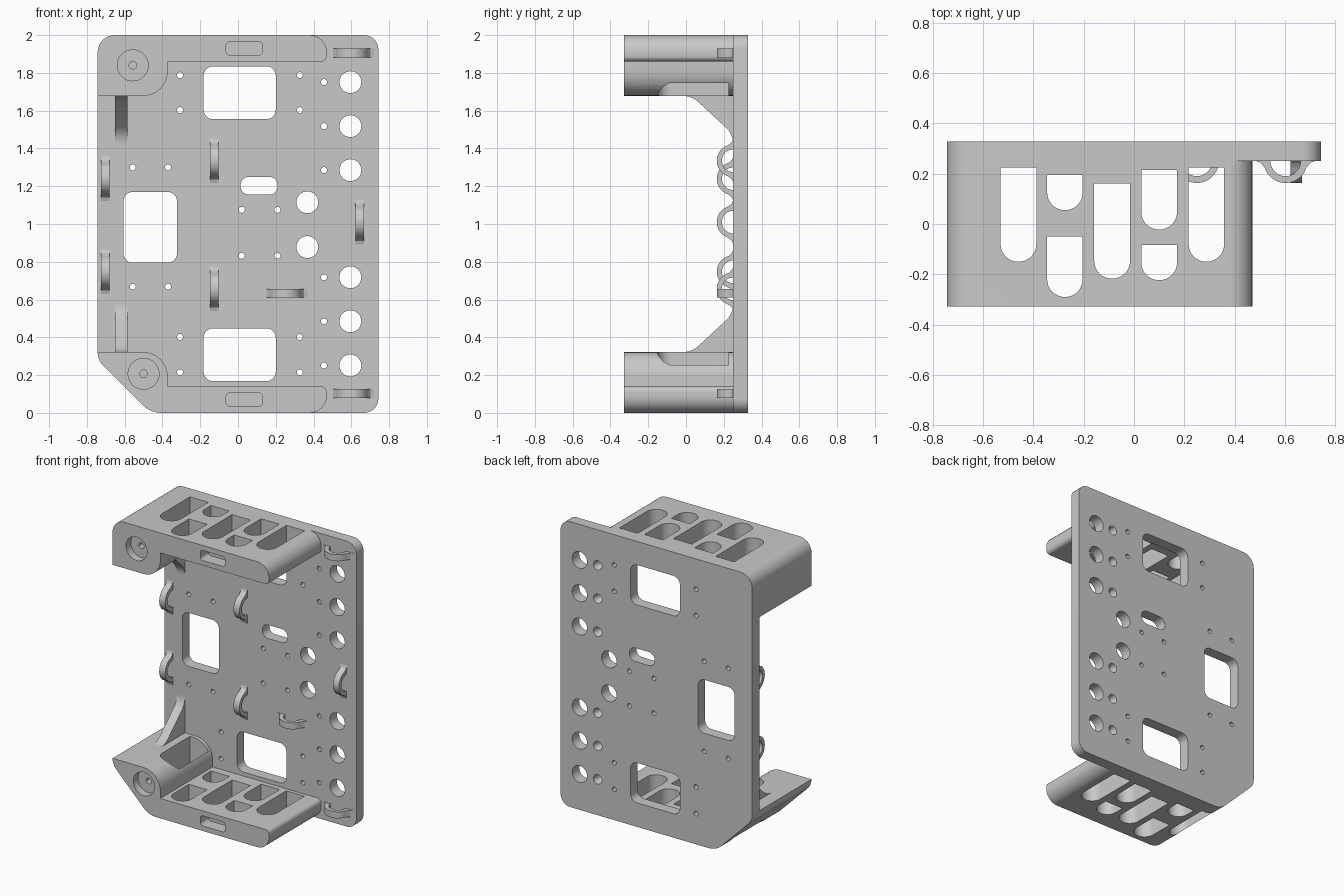
import bpy, bmesh, math
from mathutils import Vector

if "Cube" in bpy.data.objects:
    bpy.data.objects.remove(bpy.data.objects["Cube"], do_unlink=True)

grey = bpy.data.materials.new("light grey plastic")
grey.use_nodes = True
grey.diffuse_color = (0.58, 0.58, 0.58, 1)
grey.node_tree.nodes["Principled BSDF"].inputs["Base Color"].default_value = (0.58, 0.58, 0.58, 1)

AXES = {"x": lambda u, v, w: (w, u, v),
        "y": lambda u, v, w: (u, w, v),
        "z": lambda u, v, w: (u, v, w)}


def rounded(corners, steps=8):
    """Outline from (u, v, radius) corners."""
    out = []
    for i, (u, v, r) in enumerate(corners):
        p = Vector((u, v))
        if r == 0:
            out.append(p)
            continue
        d1 = (Vector(corners[i - 1][:2]) - p).normalized()
        d2 = (Vector(corners[(i + 1) % len(corners)][:2]) - p).normalized()
        half = d1.angle(d2) / 2
        mid = p + (d1 + d2).normalized() * (r / math.sin(half))
        a = p + d1 * (r / math.tan(half)) - mid
        b = p + d2 * (r / math.tan(half)) - mid
        start = math.atan2(a.y, a.x)
        sweep = (math.atan2(b.y, b.x) - start + math.pi) % math.tau - math.pi
        for k in range(steps + 1):
            t = start + sweep * k / steps
            out.append(mid + Vector((math.cos(t), math.sin(t))) * r)
    return out


def box(u0, u1, v0, v1, r=0.0, top_r=None):
    top_r = r if top_r is None else top_r
    return rounded([(u0, v0, r), (u1, v0, r), (u1, v1, top_r), (u0, v1, top_r)])


def disc(u, v, r, n=32):
    return [Vector((u + r * math.cos(math.tau * k / n), v + r * math.sin(math.tau * k / n)))
            for k in range(n)]


def solid(name, prisms):
    """One object from (outline, axis, start, end[, end outline]) prisms."""
    bm = bmesh.new()
    for outline, axis, a, b, *end in prisms:
        far = end[0] if end else outline
        low = [bm.verts.new(AXES[axis](p[0], p[1], a)) for p in outline]
        high = [bm.verts.new(AXES[axis](p[0], p[1], b)) for p in far]
        bm.faces.new(low)
        bm.faces.new(high[::-1])
        for i in range(len(low)):
            bm.faces.new((low[i - 1], high[i - 1], high[i], low[i]))
    bmesh.ops.recalc_face_normals(bm, faces=bm.faces)
    mesh = bpy.data.meshes.new(name)
    bm.to_mesh(mesh)
    bm.free()
    mesh.materials.append(grey)
    obj = bpy.data.objects.new(name, mesh)
    bpy.context.collection.objects.link(obj)
    return obj


def cut(obj, *groups):
    """Subtract each group of prisms, then drop the cutters."""
    cutters = []
    for prisms in groups:
        c = solid("cutter", prisms)
        c.hide_render = True
        mod = obj.modifiers.new("cut", "BOOLEAN")
        mod.operation, mod.solver, mod.object = "DIFFERENCE", "EXACT", c
        cutters.append(c)
    deps = bpy.context.evaluated_depsgraph_get()
    mesh = bpy.data.meshes.new_from_object(obj.evaluated_get(deps))
    obj.modifiers.clear()
    obj.data = mesh
    for c in cutters:
        bpy.data.objects.remove(c, do_unlink=True)


def finish(obj):
    bpy.ops.object.select_all(action="DESELECT")
    obj.select_set(True)
    bpy.context.view_layer.objects.active = obj
    bpy.ops.object.shade_smooth_by_angle(angle=math.radians(30))


FRONT, FACE, BACK = -0.328, 0.25, 0.328
W = 0.743
CHAMFER = [(-W, 0.28, 0.1), (-0.463, 0, 0.14)]

# Back plate with windows, cable holes and screw holes
plate = solid("back_plate", [(rounded(CHAMFER + [(W, 0, 0.075), (W, 2, 0.075), (-W, 2, 0.09)]),
                              "y", FACE, BACK)])
openings = [box(-0.182, 0.2, 1.555, 1.835, 0.05), box(-0.182, 0.2, 0.168, 0.448, 0.05),
            box(-0.607, -0.323, 0.795, 1.17, 0.05), box(0.013, 0.21, 1.155, 1.25, 0.046)]
rows = [1.751, 1.518, 1.285, 0.718, 0.485, 0.251]
openings += [disc(0.595, z, 0.058) for z in rows]
openings += [disc(0.367, z, 0.058) for z in (1.115, 0.878)]
small = [(x, z) for x in (-0.307, 0.327) for z in (1.788, 1.603, 0.402, 0.215)]
small += [(x, z) for x in (-0.557, -0.37) for z in (1.3, 0.668)]
small += [(x, z) for x in (0.02, 0.209) for z in (1.075, 0.832)]
openings += [disc(x, z, 0.016, 20) for x, z in small]
# Tapered screw holes, wider at the back
tapers = [(disc(0.455, z, 0.014, 24), "y", 0.24, 0.34, disc(0.455, z, 0.035, 24)) for z in rows]
cut(plate, [(o, "y", 0.2, 0.4) for o in openings] + tapers)
finish(plate)

# Shelves: same slot pattern, the lower one chamfered
SLOTS = [(-0.53, -0.388, -0.15, 0.225), (-0.345, -0.204, 0.055, 0.195),
         (-0.345, -0.204, -0.29, -0.05), (-0.158, -0.016, -0.217, 0.16),
         (0.029, 0.171, -0.022, 0.215), (0.029, 0.171, -0.223, -0.083),
         (0.217, 0.358, -0.15, 0.225)]


def shelf(name, outer, flip, boss):
    h = (lambda z: 2 - z) if flip else (lambda z: z)
    inner = [(0.47, 0, 0.09), (0.47, 0.14, 0.03), (-0.372, 0.14, 0),
             (-0.372, 0.322, 0.13), (-W, 0.322, 0)]
    outline = rounded([(x, h(z), r) for x, z, r in outer + inner])
    obj = solid(name, [(outline, "y", FRONT, FACE + 0.002)])
    z0, z1 = sorted((h(-0.1), h(0.5)))
    s0, s1 = sorted((h(0.035), h(0.105)))
    x, z = boss
    cut(obj, [(box(a, b, c, d, 0.07, 0), "z", z0, z1) for a, b, c, d in SLOTS],
        [(disc(x, z, 0.082), "y", -0.5, -0.275), (box(-0.063, 0.13, s0, s1, 0.02), "y", -0.5, -0.24)],
        [(disc(x, z, 0.02, 20), "y", -0.3, -0.19)])
    finish(obj)


shelf("top_shelf", [(-W, 0, 0.09)], True, (-0.557, 1.84))
shelf("bottom_shelf", CHAMFER, False, (-0.5, 0.207))

# Gussets blending each shelf into the plate
for name, flip in (("top_gusset", True), ("bottom_gusset", False)):
    side = rounded([(-0.02, 0.31, 0), (-0.02, 0.322, 0), (0.03, 0.322, 0.12),
                    (0.25, 0.525, 0.12), (0.25, 0.575, 0), (0.26, 0.575, 0), (0.26, 0.31, 0)])
    if flip:
        side = [(y, 2 - z) for y, z in side]
    finish(solid(name, [(side, "x", -0.65, -0.586)]))


# Cable tie loops: a half ring with flared feet
def arc(r, a0, a1, n=20):
    return [(r * math.cos(math.radians(a0 + (a1 - a0) * k / n)),
             r * math.sin(math.radians(a0 + (a1 - a0) * k / n))) for k in range(n + 1)]


LOOP = [(0.118, -0.002), (0.118, 0), (0.1, 0.006)] + arc(0.087, 17, 163) \
    + [(-0.1, 0.006), (-0.118, 0), (-0.118, -0.002)] + arc(0.06, 180, 0)

loops = [(-0.702, 1.24, True), (-0.702, 0.747, True), (-0.126, 1.335, True),
         (-0.126, 0.657, True), (0.645, 1.01, True),
         (0.25, 0.633, False), (0.602, 1.905, False), (0.602, 0.103, False)]
for i, (x, z, upright) in enumerate(loops, 1):
    w = 0.023
    if upright:
        prism = ([(FACE - v, z + u) for u, v in LOOP], "x", x - w, x + w)
    else:
        prism = ([(x + u, FACE - v) for u, v in LOOP], "z", z - w, z + w)
    finish(solid(f"cable_loop_{i}", [prism]))
